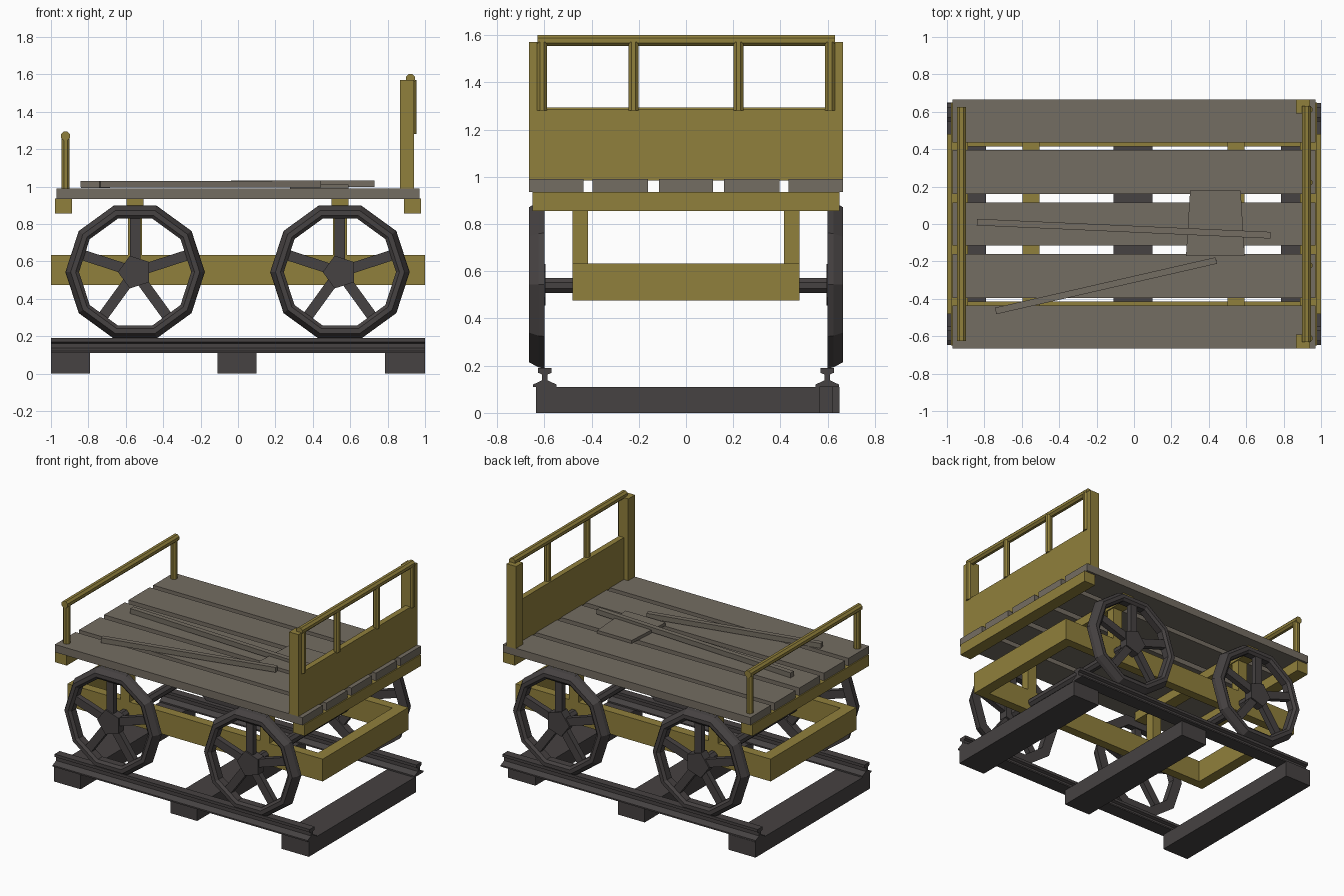
import bpy, bmesh, math
from mathutils import Matrix, Vector

if "Cube" in bpy.data.objects:
    bpy.data.objects.remove(bpy.data.objects["Cube"])


def material(name, rgb):
    m = bpy.data.materials.new(name)
    m.diffuse_color = (*rgb, 1)
    m.use_nodes = True
    m.node_tree.nodes["Principled BSDF"].inputs["Base Color"].default_value = m.diffuse_color
    return m


GOLD = material("ochre paint", (0.28, 0.215, 0.045))
DARK = material("dark iron", (0.061, 0.054, 0.054))
GREY = material("weathered wood", (0.175, 0.153, 0.122))


def finish(name, bm, mat):
    bmesh.ops.recalc_face_normals(bm, faces=bm.faces)
    me = bpy.data.meshes.new(name)
    bm.to_mesh(me)
    bm.free()
    me.materials.append(mat)
    ob = bpy.data.objects.new(name, me)
    bpy.context.collection.objects.link(ob)
    return ob


def add_box(bm, x, y, z, matrix=Matrix()):
    size = Matrix.Diagonal((x[1] - x[0], y[1] - y[0], z[1] - z[0], 1))
    mid = Matrix.Translation([(a + b) / 2 for a, b in (x, y, z)])
    bmesh.ops.create_cube(bm, size=1, matrix=matrix @ mid @ size)


def box(name, x, y, z, mat):
    bm = bmesh.new()
    add_box(bm, x, y, z)
    return finish(name, bm, mat)


def bar(name, a, b, r, mat, sides=8):
    """Prism of the given number of sides between two points."""
    a, b = Vector(a), Vector(b)
    bm = bmesh.new()
    rot = (b - a).to_track_quat('Z', 'Y').to_matrix().to_4x4()
    m = Matrix.Translation((a + b) / 2) @ rot @ Matrix.Rotation(math.pi / sides, 4, 'Z')
    bmesh.ops.create_cone(bm, cap_ends=True, segments=sides, radius1=r, radius2=r,
                          depth=(b - a).length, matrix=m)
    return finish(name, bm, mat)


def extrude_profile(name, pts, x, mat):
    """Extrude a (y, z) outline along x."""
    bm = bmesh.new()
    f = bm.faces.new([bm.verts.new((x[0], y, z)) for y, z in pts])
    g = bmesh.ops.extrude_face_region(bm, geom=[f])
    bmesh.ops.translate(bm, vec=(x[1] - x[0], 0, 0),
                        verts=[v for v in g["geom"] if isinstance(v, bmesh.types.BMVert)])
    return finish(name, bm, mat)


# Track: sleepers and rails
for n, x, y in (("left", (-1, -0.79), (-0.635, 0.65)), ("middle", (-0.11, 0.1), (-0.6, 0.62)),
                ("right", (0.785, 1), (-0.635, 0.565))):
    box(n + "_sleeper", x, y, (0, 0.11), DARK)
half = [(0.05, 0.11), (0.05, 0.12), (0.011, 0.138), (0.011, 0.162), (0.028, 0.17), (0.028, 0.19)]
outline = half + [(-y, z) for y, z in reversed(half)]
for n, s in (("front", -1), ("back", 1)):
    extrude_profile(n + "_rail", [(y + s * 0.598, z) for y, z in outline], (-1, 1), DARK)


# Wheels: ten-sided rim, five spokes and a five-sided hub
def wheel(name, cx, s):
    bm = bmesh.new()
    prof = [(0.30, 0.60), (0.373, 0.60), (0.368, 0.625), (0.345, 0.665), (0.318, 0.665), (0.30, 0.65)]
    rings = [[bm.verts.new((r * math.cos(i * math.pi / 5), s * y, r * math.sin(i * math.pi / 5)))
              for r, y in prof] for i in range(10)]
    for i in range(10):
        p, q = rings[i], rings[(i + 1) % 10]
        for k in range(len(prof)):
            j = (k + 1) % len(prof)
            bm.faces.new((p[k], p[j], q[j], q[k]))
    y = sorted((s * 0.61, s * 0.65))
    for i in range(5):
        add_box(bm, (-0.028, 0.028), y, (0.04, 0.305), Matrix.Rotation(i * math.tau / 5, 4, 'Y'))
    m = Matrix.Translation((0, s * 0.628, 0)) @ Matrix.Rotation(math.pi / 2, 4, 'X') \
        @ Matrix.Rotation(math.pi / 2, 4, 'Z')
    bmesh.ops.create_cone(bm, cap_ends=True, segments=5, radius1=0.092, radius2=0.092,
                          depth=0.065, matrix=m)
    ob = finish(name, bm, DARK)
    ob.location = (cx, 0, 0.543)


for n, x in (("left", -0.55), ("right", 0.545)):
    wheel("front_" + n + "_wheel", x, -1)
    wheel("back_" + n + "_wheel", x, 1)
    bar(n + "_axle", (x, -0.61, 0.54), (x, 0.61, 0.54), 0.034, DARK)
    # Bolsters and uprights carrying the deck
    box(n + "_bolster", (x - 0.045, x + 0.045), (-0.59, 0.59), (0.87, 0.936), GOLD)
    for m, s in (("front", -1), ("back", 1)):
        box(f"{m}_{n}_upright", (x - 0.037, x + 0.037), sorted((s * 0.415, s * 0.48)),
            (0.63, 0.875), GOLD)

# Lower frame
for n, s in (("front", -1), ("back", 1)):
    box(n + "_frame_beam", (-1, 1), sorted((s * 0.415, s * 0.48)), (0.475, 0.633), GOLD)
for n, s in (("left", -1), ("right", 1)):
    box(n + "_frame_end", sorted((s * 0.92, s)), (-0.415, 0.415), (0.475, 0.633), GOLD)
    # Cross beams under the deck ends
    box(n + "_cross_beam", sorted((s * 0.888, s * 0.978)), (-0.65, 0.65), (0.856, 0.936), GOLD)

# Deck planks
for i, y in enumerate([(-0.665, -0.435), (-0.395, -0.16), (-0.115, 0.115), (0.16, 0.395), (0.435, 0.665)]):
    box(f"deck_plank_{i + 1}", (-0.97, 0.97), y, (0.935, 0.99), GREY)

# Loose board and sticks on the deck
bm = bmesh.new()
add_box(bm, (0.29, 0.58), (-0.17, 0.18), (0.99, 1.012))
for v in bm.verts:
    v.co.x += (0.012 if v.co.y < 0 else -0.01) * (1 if v.co.x > 0.4 else -1)
finish("loose_board", bm, GREY)
bar("long_stick", (-0.84, 0.01, 1.011), (0.73, -0.06, 1.016), 0.025, GREY, 4)
bar("short_stick", (-0.74, -0.465, 1.012), (0.44, -0.195, 1.014), 0.025, GREY, 4)

# Headboard: solid panel, posts and barred top
box("headboard_panel", (0.9, 0.94), (-0.6, 0.6), (0.985, 1.287), GOLD)
for n, s in (("front", -1), ("back", 1)):
    box(n + "_headboard_post", (0.866, 0.94), sorted((s * 0.59, s * 0.665)), (0.985, 1.57), GOLD)
for i, y in enumerate((-0.61, -0.222, 0.222, 0.61)):
    bar(f"headboard_bar_{i + 1}", (0.932, y, 1.28), (0.932, y, 1.57), 0.023, GOLD)
bar("headboard_rail", (0.923, -0.63, 1.577), (0.923, 0.63, 1.577), 0.026, GOLD)

# Low hand rail at the left end
for n, s in (("front", -1), ("back", 1)):
    bar(n + "_handrail_post", (-0.922, s * 0.6, 0.985), (-0.922, s * 0.6, 1.28), 0.024, GOLD)
bar("handrail", (-0.922, -0.625, 1.27), (-0.922, 0.625, 1.27), 0.026, GOLD)
